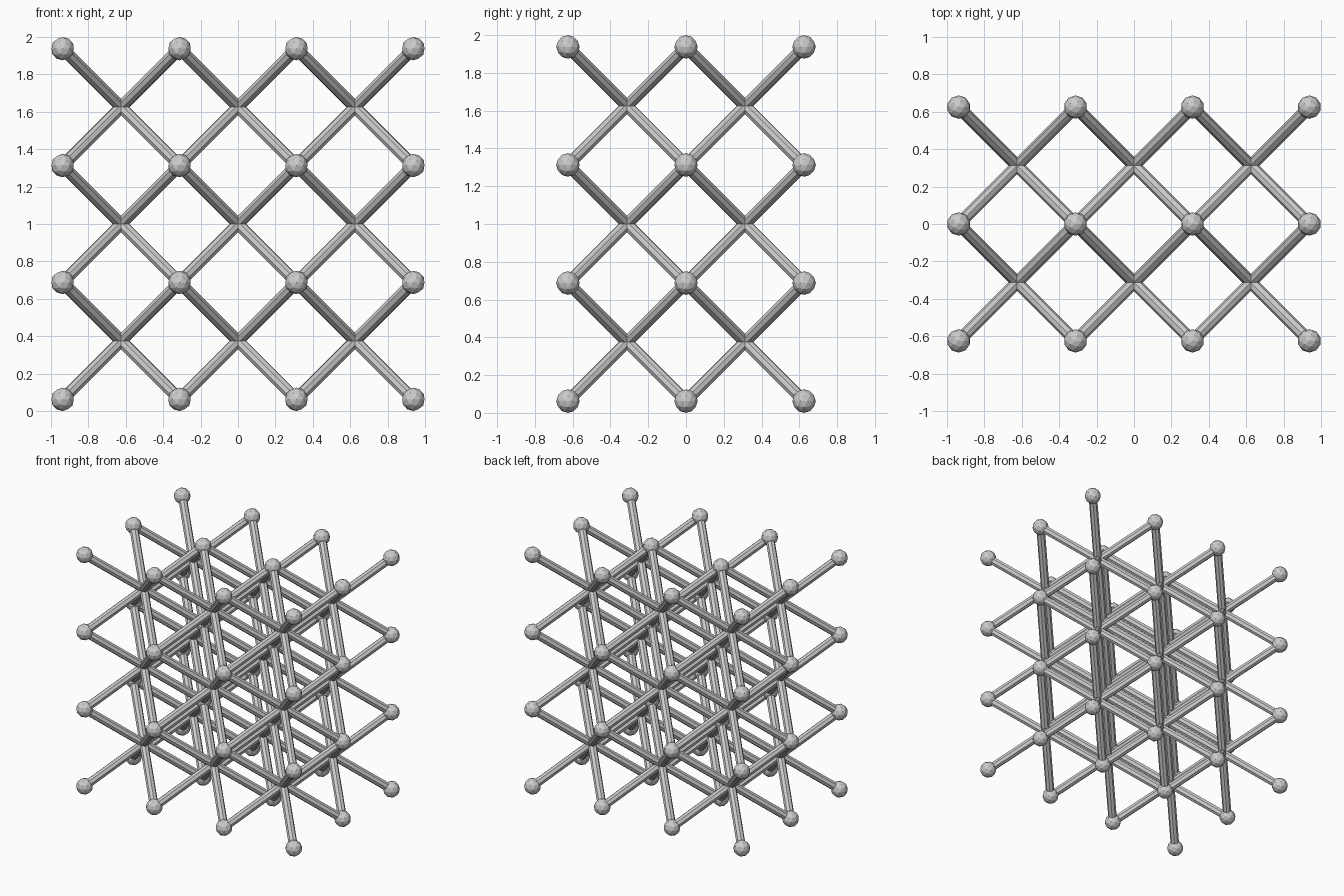
import bpy, bmesh
from itertools import product
from mathutils import Vector, Matrix

if "Cube" in bpy.data.objects:
    bpy.data.objects.remove(bpy.data.objects["Cube"])

CELL = 0.625
BALL_R = 0.0625
ROD_R = 0.0325
NX, NY, NZ = 3, 2, 3
ORIGIN = Vector((-NX * CELL / 2, -NY * CELL / 2, BALL_R))


def finish(name, bm):
    mesh = bpy.data.meshes.new(name)
    bm.to_mesh(mesh)
    bm.free()
    obj = bpy.data.objects.new(name, mesh)
    bpy.context.collection.objects.link(obj)


# Faceted balls on every cell corner
bm = bmesh.new()
for i, j, k in product(range(NX + 1), range(NY + 1), range(NZ + 1)):
    pos = ORIGIN + Vector((i, j, k)) * CELL
    bmesh.ops.create_icosphere(bm, subdivisions=2, radius=BALL_R,
                               matrix=Matrix.Translation(pos))
finish("corner_balls", bm)

# Eight-sided rods from each cell centre to its eight corners
bm = bmesh.new()
for i, j, k in product(range(NX), range(NY), range(NZ)):
    centre = ORIGIN + Vector((i + 0.5, j + 0.5, k + 0.5)) * CELL
    for signs in product((-1, 1), repeat=3):
        half = Vector(signs) * CELL / 2
        turn = half.to_track_quat('Z', 'Y').to_matrix().to_4x4()
        bmesh.ops.create_cone(bm, cap_ends=True, segments=8,
                              radius1=ROD_R, radius2=ROD_R, depth=half.length,
                              matrix=Matrix.Translation(centre + half / 2) @ turn)
finish("diagonal_rods", bm)
